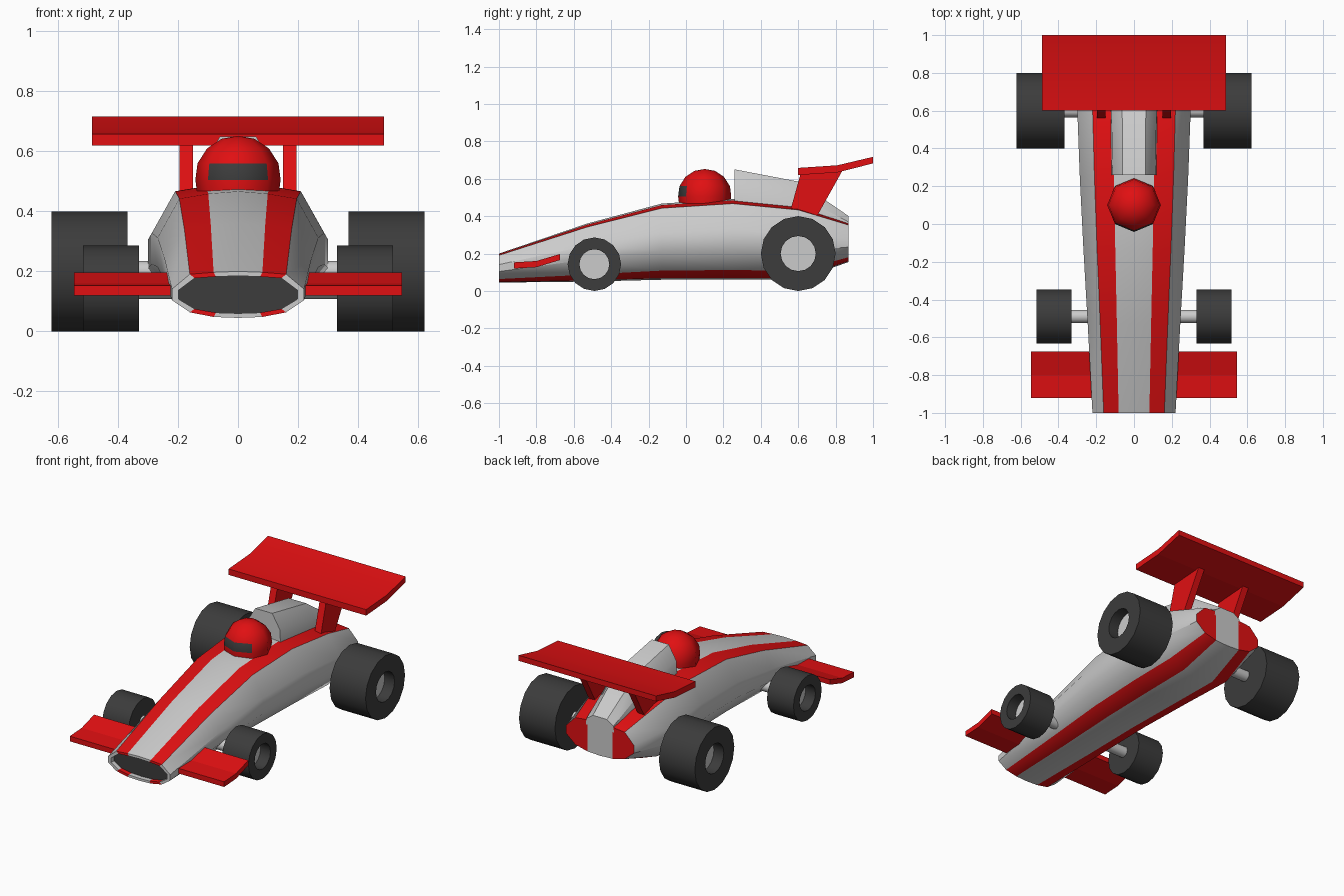
import bpy, bmesh, math
from mathutils import Vector

if "Cube" in bpy.data.objects:
    bpy.data.objects.remove(bpy.data.objects["Cube"])


def material(name, rgb):
    m = bpy.data.materials.new(name)
    m.diffuse_color = (*rgb, 1)
    m.use_nodes = True
    m.node_tree.nodes["Principled BSDF"].inputs["Base Color"].default_value = m.diffuse_color
    return m


GREY = material("grey", (0.8, 0.8, 0.8))
RED = material("red", (0.75, 0.005, 0.006))
DARK = material("dark", (0.045, 0.045, 0.045))
MATS = [GREY, RED, DARK]


def finish(name, bm, angle=35, mirror=False):
    bmesh.ops.remove_doubles(bm, verts=bm.verts, dist=1e-5)
    bmesh.ops.recalc_face_normals(bm, faces=bm.faces)
    me = bpy.data.meshes.new(name)
    bm.to_mesh(me)
    bm.free()
    for m in MATS:
        me.materials.append(m)
    ob = bpy.data.objects.new(name, me)
    bpy.context.collection.objects.link(ob)
    if mirror:
        ob.modifiers.new("mirror", 'MIRROR').use_mirror_merge = False
    bpy.ops.object.select_all(action='DESELECT')
    ob.select_set(True)
    bpy.context.view_layer.objects.active = ob
    bpy.ops.object.shade_smooth_by_angle(angle=math.radians(angle))
    return ob


def face(bm, verts, mat):
    f = bm.faces.new(verts)
    f.material_index = mat
    return f


def loft(bm, rings, mat_of):
    """Bridge closed rings of points; mat_of(i) colours strip i."""
    vs = [[bm.verts.new(p) for p in r] for r in rings]
    n = len(vs[0])
    for a, b in zip(vs, vs[1:]):
        for i in range(n):
            j = (i + 1) % n
            face(bm, (a[i], a[j], b[j], b[i]), mat_of(i))
    return vs


def lathe(bm, profile, sides, place, mat_of):
    """Spin (radius, height) pairs; mat_of(ring, side) colours the faces."""
    for k, ((r0, h0), (r1, h1)) in enumerate(zip(profile, profile[1:])):
        for i in range(sides):
            a, b = (2 * math.pi * t / sides for t in (i, i + 1))
            pts = [(r0, a, h0), (r0, b, h0), (r1, b, h1), (r1, a, h1)]
            if r0 == 0:
                pts.pop(1)
            if r1 == 0:
                pts.pop()
            face(bm, [bm.verts.new(place(r * math.cos(t), r * math.sin(t), h))
                      for r, t, h in pts], mat_of(k, i))


def extrude_x(name, outline, x0, x1, mirror):
    """Red slab from a side outline of (y, z) points."""
    bm = bmesh.new()
    ends = loft(bm, [[(x, y, z) for y, z in outline] for x in (x0, x1)], lambda i: 1)
    for e in ends:
        face(bm, e, 1)
    return finish(name, bm, 10, mirror)


# Body: one cross-section scaled along the length, with red stripes
HALF = [(0, 1), (0.37, 0.98), (0.73, 0.94), (1, 0.62),
        (1, 0.38), (0.73, 0.12), (0.37, 0.02), (0, 0)]
SECTION = HALF + [(-x, z) for x, z in HALF[-2:0:-1]]
STATIONS = [(-1, 0.045, 0.20, 0.22), (-0.53, 0.05, 0.36, 0.245),
            (-0.13, 0.06, 0.467, 0.268), (0.25, 0.06, 0.493, 0.287),
            (0.6, 0.06, 0.457, 0.30), (0.87, 0.155, 0.365, 0.24)]


def body_ring(y, lo, hi, w):
    return [(x * w, y, lo + z * (hi - lo)) for x, z in SECTION]


bm = bmesh.new()
rings = [body_ring(-0.97, 0.06, 0.185, 0.198), body_ring(-1, 0.06, 0.185, 0.198)]
rings += [body_ring(*s) for s in STATIONS]
vs = loft(bm, rings, lambda i: 1 if i in (1, 5, 8, 12) else 0)
face(bm, vs[0], 2)
tail = vs[-1]
for i, mat in ((0, 0), (1, 1), (2, 1)):
    for s in (1, -1):
        ids = (i, i + 1, 6 - i, 7 - i)
        if i == 2:
            ids = (2, 3, 4, 5)
        face(bm, [tail[(s * k) % 14] for k in ids], mat)
finish("body", bm, 40)

# Engine cover behind the driver
bm = bmesh.new()
ARCH = [(1, 0), (0.95, 0.55), (0.5, 1), (-0.5, 1), (-0.95, 0.55), (-1, 0)]
cover = [[(x * w, y, lo + z * (hi - lo)) for x, z in ARCH]
         for y, w, lo, hi in ((0.26, 0.12, 0.45, 0.65), (0.6, 0.125, 0.42, 0.585),
                              (0.87, 0.10, 0.33, 0.40))]
vs = loft(bm, cover, lambda i: 0)
face(bm, vs[0], 0)
face(bm, vs[-1], 0)
finish("engine_cover", bm, 40)

# Helmet with a dark visor on its two front facets
bm = bmesh.new()
lathe(bm, [(0.135, 0.45), (0.142, 0.505), (0.135, 0.56), (0.103, 0.61), (0.055, 0.642), (0, 0.652)],
      8, lambda x, y, h: Vector((x, y + 0.1, h)),
      lambda k, i: 2 if k == 1 and i in (5, 6) else 1)
finish("helmet", bm, 50)

# Wheels with recessed grey hubs, and their axles
for name, y, r, x0, x1, hub in (("front", -0.49, 0.143, 0.33, 0.517, 0.08),
                                ("rear", 0.6, 0.2, 0.368, 0.622, 0.094)):
    bm = bmesh.new()
    lathe(bm, [(0, x0), (r, x0), (r, x1), (hub, x1), (hub, x1 - 0.07), (0, x1 - 0.07)],
          16, lambda a, b, h: Vector((h, y + a, r + b)), lambda k, i: 0 if k == 4 else 2)
    finish(name + "_wheels", bm, 30, True)
    bm = bmesh.new()
    lathe(bm, [(0, -x0 - 0.01), (0.035, -x0 - 0.01), (0.035, x0 + 0.01), (0, x0 + 0.01)],
          12, lambda a, b, h: Vector((h, y + a, r + b)), lambda k, i: 0)
    finish(name + "_axle", bm, 40)

# Wings and the struts of the rear wing
extrude_x("front_wings", [(-0.92, 0.12), (-0.80, 0.127), (-0.675, 0.165),
                          (-0.675, 0.197), (-0.80, 0.16), (-0.92, 0.153)], 0.18, 0.546, True)
extrude_x("rear_wing", [(0.6, 0.62), (0.81, 0.634), (1.0, 0.682),
                        (1.0, 0.717), (0.81, 0.672), (0.6, 0.658)], -0.487, 0.487, False)
extrude_x("wing_struts", [(0.555, 0.42), (0.615, 0.635), (0.84, 0.65), (0.695, 0.39)],
          0.15, 0.195, True)
